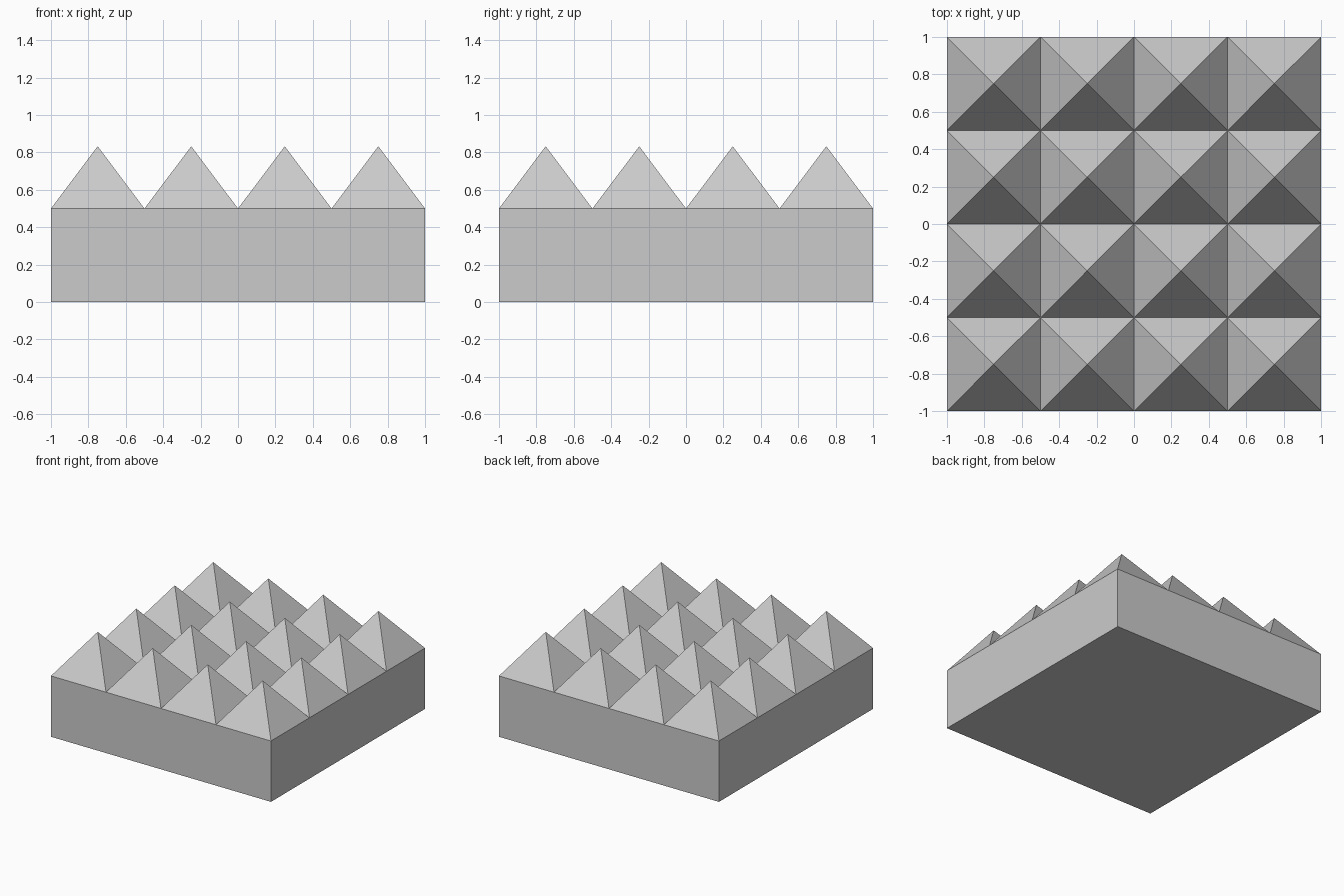
import bpy
import bmesh

if "Cube" in bpy.data.objects:
    bpy.data.objects.remove(bpy.data.objects["Cube"])

CELLS = 4          # pyramids per side
BASE_H = 0.5       # slab height
PEAK_H = 0.333     # pyramid height above the slab

bm = bmesh.new()

# Top of the slab as a square grid
bmesh.ops.create_grid(bm, x_segments=CELLS, y_segments=CELLS, size=1.0)
for v in bm.verts:
    v.co.z = BASE_H
cells = list(bm.faces)

# Slab walls and underside
rim = [e for e in bm.edges if e.is_boundary]
walls = bmesh.ops.extrude_edge_only(bm, edges=rim)["geom"]
for v in (g for g in walls if isinstance(g, bmesh.types.BMVert)):
    v.co.z = 0.0
bmesh.ops.holes_fill(bm, edges=[e for e in bm.edges if e.is_boundary], sides=0)

# Raise a pyramid on every grid cell
for v in bmesh.ops.poke(bm, faces=cells)["verts"]:
    v.co.z = BASE_H + PEAK_H

bmesh.ops.recalc_face_normals(bm, faces=bm.faces)

mesh = bpy.data.meshes.new("pyramid_foam_panel")
bm.to_mesh(mesh)
bm.free()
panel = bpy.data.objects.new("pyramid_foam_panel", mesh)
bpy.context.collection.objects.link(panel)
